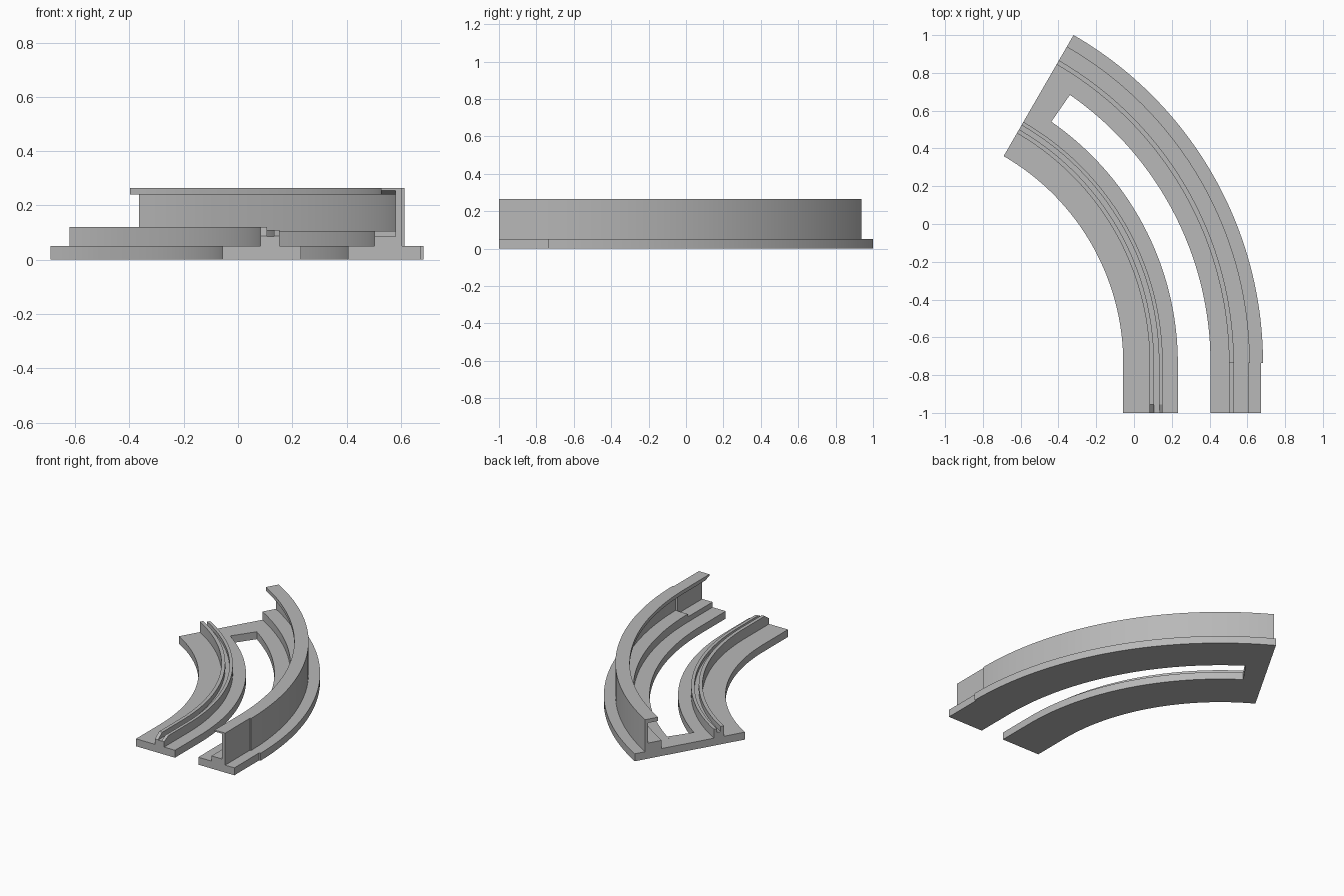
import bpy, bmesh, math

if "Cube" in bpy.data.objects:
    bpy.data.objects.remove(bpy.data.objects["Cube"], do_unlink=True)

CX, CY = -1.323, -0.737      # centre of the bend
FRONT, RAMP = -1.0, -0.955   # front end and end of the lead-in
BEND, STEPS = 60, 48

grey = bpy.data.materials.new("plain grey")
grey.use_nodes = True
grey.diffuse_color = (0.48, 0.48, 0.48, 1)
grey.node_tree.nodes["Principled BSDF"].inputs["Base Color"].default_value = (0.48, 0.48, 0.48, 1)


def straight(profile, y):
    """Cross-section placed on the straight part."""
    return [(x, y, z) for x, z in profile]


def turned(profile, degrees):
    """Cross-section turned about the centre of the bend."""
    a = math.radians(degrees)
    return [(CX + (x - CX) * math.cos(a), CY + (x - CX) * math.sin(a), z)
            for x, z in profile]


def bend(profile, start=0, steps=STEPS):
    return [turned(profile, start + (BEND - start) * i / steps)
            for i in range(steps + 1)]


def loft(name, sections):
    """Join equal cross-sections into a closed solid."""
    bm = bmesh.new()
    rings = [[bm.verts.new(p) for p in s] for s in sections]
    n = len(rings[0])
    for a, b in zip(rings, rings[1:]):
        for i in range(n):
            j = (i + 1) % n
            bm.faces.new((a[i], a[j], b[j], b[i]))
    bm.faces.new(rings[0])
    bm.faces.new(rings[-1])
    bmesh.ops.remove_doubles(bm, verts=bm.verts, dist=0.0001)
    bmesh.ops.recalc_face_normals(bm, faces=bm.faces)
    mesh = bpy.data.meshes.new(name)
    bm.to_mesh(mesh)
    bm.free()
    mesh.materials.append(grey)
    obj = bpy.data.objects.new(name, mesh)
    bpy.context.collection.objects.link(obj)
    bpy.ops.object.select_all(action='DESELECT')
    obj.select_set(True)
    bpy.context.view_layer.objects.active = obj
    bpy.ops.object.shade_smooth_by_angle(angle=math.radians(25))


def outer_profile(edge, wall_out, wall_in, ledge, lip):
    """Base, stepped ledge, and tall wall with an inward top flange."""
    return [(0.405, 0), (edge, 0), (edge, 0.05), (wall_out, 0.05),
            (wall_out, 0.265), (0.526, 0.265), (0.526, lip), (wall_in, lip),
            (wall_in, ledge), (0.503, ledge), (0.503, 0.05), (0.405, 0.05)]


def inner_profile(tall, low):
    """Base with a grooved rail made of a tall and a low rib."""
    return [(-0.057, 0), (0.232, 0), (0.232, 0.05), (0.152, 0.05),
            (0.152, low), (0.132, low), (0.132, 0.085), (0.106, 0.085),
            (0.106, tall), (0.083, tall), (0.083, 0.05), (-0.057, 0.05)]


# Outer track: narrower straight lead, then the bend
lead_tip = outer_profile(0.673, 0.605, 0.58, 0.085, 0.255)
lead = outer_profile(0.673, 0.605, 0.58, 0.085, 0.24)
curve = outer_profile(0.683, 0.613, 0.593, 0.105, 0.24)
loft("outer_track", [straight(lead_tip, FRONT), straight(lead, RAMP),
                     straight(lead, CY)] + bend(curve))

# Inner track: ribs ramp up from the front end
rail = inner_profile(0.12, 0.11)
loft("inner_track", [straight(inner_profile(0.087, 0.087), FRONT),
                     straight(rail, RAMP)] + bend(rail))

# Cross bar joining both tracks at the far end
bar = [(1.555 + CX, 0), (1.728 + CX, 0), (1.728 + CX, 0.05), (1.555 + CX, 0.05)]
loft("cross_bar", bend(bar, 55.3, 4))
